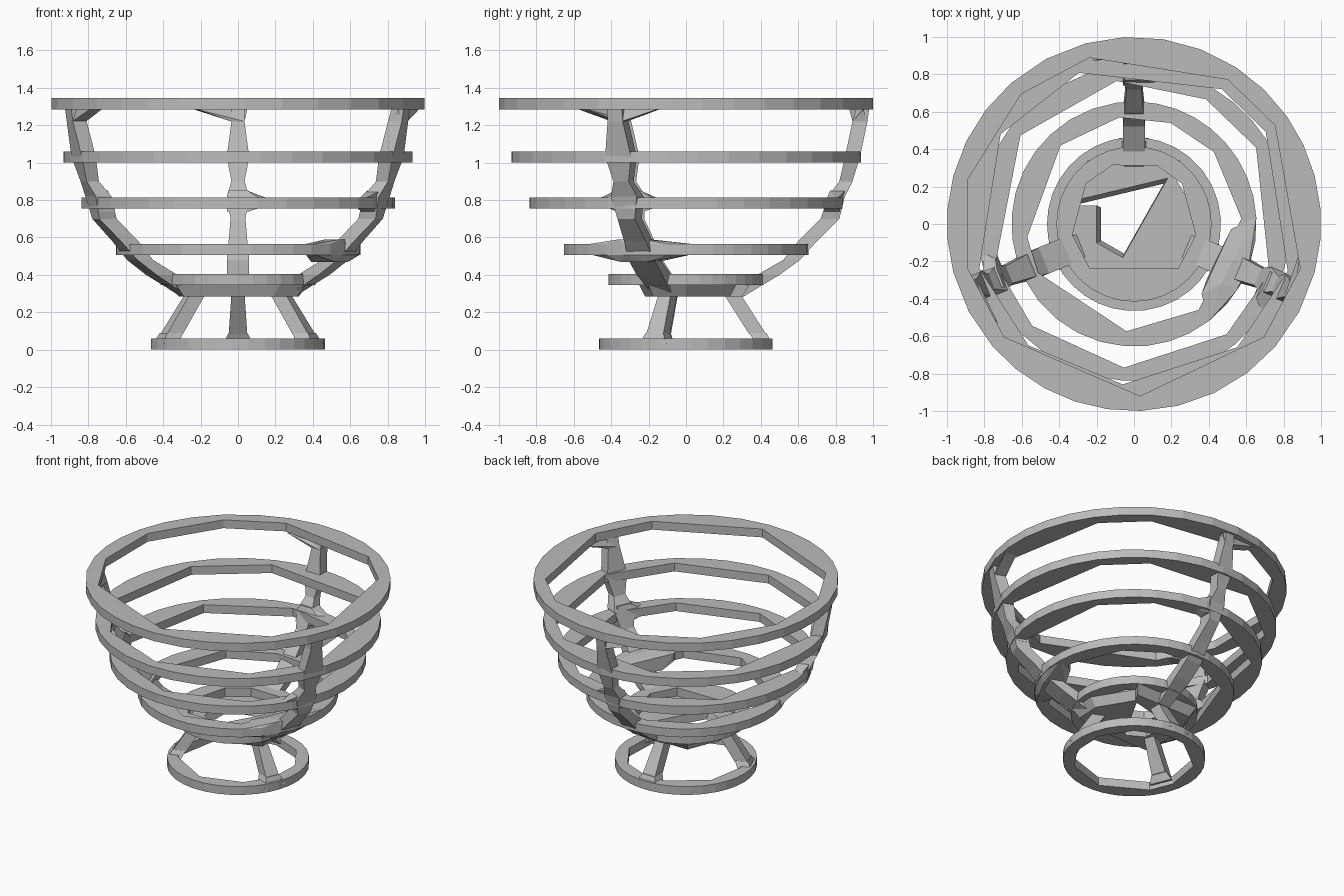
import bpy, bmesh, math
from math import radians, sin, cos

cube = bpy.data.objects.get("Cube")
if cube:
    bpy.data.objects.remove(cube, do_unlink=True)

GREY = (0.5, 0.5, 0.5, 1)
mat = bpy.data.materials.new("plain grey")
mat.use_nodes = True
mat.diffuse_color = GREY
mat.node_tree.nodes["Principled BSDF"].inputs["Base Color"].default_value = GREY


def make_part(name, pieces):
    """One flat-shaded object built from convex chunks, each a list of points."""
    bm = bmesh.new()
    for points in pieces:
        chunk = bmesh.new()
        for p in points:
            chunk.verts.new(p)
        hull = bmesh.ops.convex_hull(chunk, input=chunk.verts)
        loose = {g for g in hull["geom_interior"] + hull["geom_unused"]
                 if isinstance(g, bmesh.types.BMVert)}
        bmesh.ops.delete(chunk, geom=list(loose), context="VERTS")
        bmesh.ops.dissolve_limit(chunk, angle_limit=0.01, verts=chunk.verts, edges=chunk.edges)
        bmesh.ops.recalc_face_normals(chunk, faces=chunk.faces)
        temp = bpy.data.meshes.new("chunk")
        chunk.to_mesh(temp)
        chunk.free()
        bm.from_mesh(temp)
        bpy.data.meshes.remove(temp)
    mesh = bpy.data.meshes.new(name)
    bm.to_mesh(mesh)
    bm.free()
    mesh.materials.append(mat)
    obj = bpy.data.objects.new(name, mesh)
    bpy.context.collection.objects.link(obj)
    return obj


def polar(r, angle, z):
    return (r * cos(radians(angle)), r * sin(radians(angle)), z)


def hoop(name, outer, inner, z0, z1, breaks):
    """Ring of chunks with a rounded outside and a straight inner chord."""
    pieces = []
    for a, b in zip(breaks, breaks[1:] + [breaks[0] + 360]):
        n = max(2, round((b - a) / 11))
        pts = []
        for z in (z0, z1):
            pts += [polar(outer, a + (b - a) * i / n, z) for i in range(n + 1)]
            pts += [polar(inner, a, z), polar(inner, b, z)]
        pieces.append(pts)
    make_part(name, pieces)


def section(angle, r0, r1, z, w):
    """Four corners of a level rib cross-section."""
    c, s = cos(radians(angle)), sin(radians(angle))
    return [(r * c - t * s, r * s + t * c, z) for r in (r0, r1) for t in (-w / 2, w / 2)]


# Hoops from the rim down to the foot
hoop("rim_hoop", 1.0, 0.92, 1.285, 1.345, [35, 57, 105, 131, 165, 195, 221, 272, 319, 345])
hoop("upper_hoop", 0.935, 0.86, 1.0, 1.06, [35, 57, 110, 146, 196, 229, 266, 310, 343])
hoop("middle_hoop", 0.84, 0.77, 0.755, 0.815, [32, 60, 97, 142, 196, 225, 266, 310, 340])
hoop("lower_hoop", 0.655, 0.575, 0.505, 0.565, [3, 42, 70, 98, 133, 187, 207, 266, 307])
hoop("bottom_hoop", 0.415, 0.335, 0.345, 0.405, [40, 68, 110, 140, 190, 225, 315, 350])
hoop("foot_hoop", 0.465, 0.395, 0, 0.06, [15, 50, 85, 105, 150, 190, 215, 266, 310, 340])

# Broken floor plates under the bowl, tapering downwards
floor_outlines = [
    [(0.2, 0.1), (-0.06, -0.18), (-0.1, -0.25), (0.22, -0.25), (0.36, -0.2), (0.37, 0), (0.2, 0.28)],
    [(-0.36, 0.1), (-0.2, 0.1), (-0.2, -0.25), (-0.33, -0.25)],
    [(-0.2, -0.1), (-0.06, -0.18), (-0.1, -0.25), (-0.2, -0.25)],
    [(-0.34, 0.12), (-0.2, 0.25), (0.2, 0.25), (0.25, 0.34), (-0.25, 0.34)],
]
make_part("floor_plates", [
    [(x, y, 0.345) for x, y in o] + [(x * 0.88, y * 0.88, 0.285) for x, y in o]
    for o in floor_outlines])

# Ribs: inner radius, outer radius, height, width
rib_profile = [
    (0.91, 0.98, 1.29, 0.07), (0.89, 0.97, 1.22, 0.07), (0.85, 0.93, 1.03, 0.12),
    (0.82, 0.89, 0.9, 0.07), (0.76, 0.85, 0.82, 0.12), (0.72, 0.82, 0.7, 0.08),
    (0.6, 0.7, 0.58, 0.1), (0.52, 0.61, 0.48, 0.12), (0.38, 0.5, 0.4, 0.12),
    (0.3, 0.4, 0.34, 0.1), (0.22, 0.31, 0.285, 0.09),
]
for name, angle, widen in (("back", 90, 1), ("right", 202, 1.25), ("left", 337, 1.25)):
    rings = [section(angle, r0, r1, z, w * widen) for r0, r1, z, w in rib_profile]
    make_part(name + "_rib", [a + b for a, b in zip(rings, rings[1:])])

    # Gussets where the rib meets the rim and the middle hoop
    make_part(name + "_gussets", [
        [polar(0.95, angle - 3, 1.285), polar(0.98, angle + 14, 1.285),
         polar(0.9, angle + 14, 1.285)] + section(angle, 0.89, 0.97, 1.22, 0.07),
        [polar(0.82, angle - 13, 0.8), polar(0.76, angle - 13, 0.775)]
        + section(angle, 0.74, 0.82, 0.74, 0.12) + section(angle, 0.77, 0.85, 0.85, 0.1),
    ])

    # Splayed leg with a small shoe on the foot hoop
    make_part(name + "_leg", [
        section(angle, 0.2, 0.29, 0.3, 0.07) + section(angle, 0.34, 0.43, 0.08, 0.1),
        section(angle, 0.34, 0.43, 0.09, 0.1) + section(angle, 0.37, 0.46, 0.03, 0.16),
    ])

# Swollen chunk on the left of the lower hoop
swell = [polar(0.655, a, z) for a in range(-52, 4, 11) for z in (0.51, 0.565)]
swell += [polar(0.52, a, z) for a in (-46, -3) for z in (0.51, 0.565)]
swell += section(-27, 0.48, 0.62, 0.47, 0.16) + section(-27, 0.56, 0.65, 0.59, 0.14)
make_part("lower_hoop_swell", [swell])
